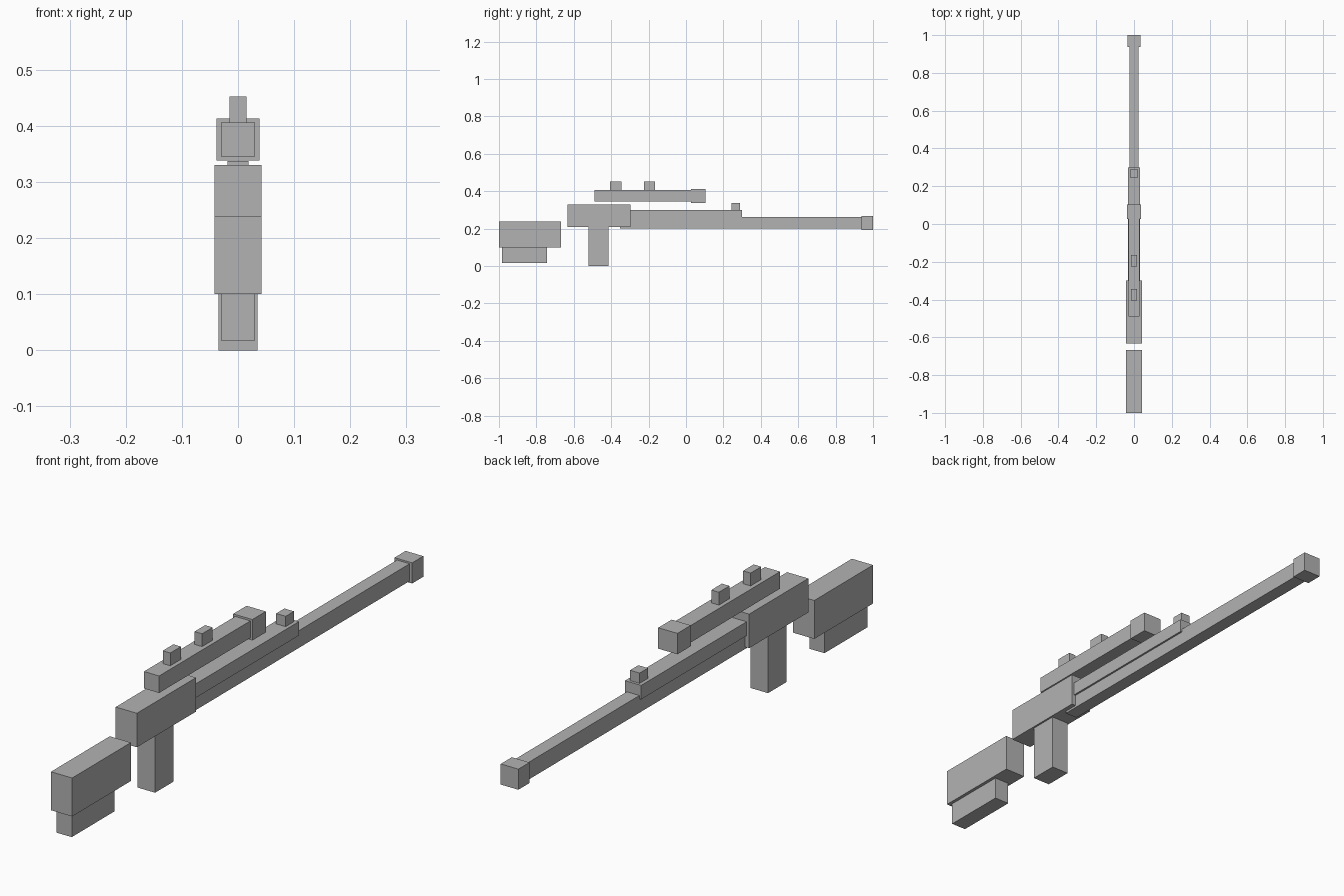
import bpy
import bmesh

if "Cube" in bpy.data.objects:
    bpy.data.objects.remove(bpy.data.objects["Cube"])

grey = bpy.data.materials.new("plain grey")
grey.diffuse_color = (0.45, 0.45, 0.45, 1.0)
grey.use_nodes = True
grey.node_tree.nodes["Principled BSDF"].inputs["Base Color"].default_value = grey.diffuse_color


def box(name, half_width, y0, y1, z0, z1):
    """Box centred on x = 0, spanning the given y and z ranges."""
    bm = bmesh.new()
    bmesh.ops.create_cube(bm, size=1.0)
    for v in bm.verts:
        v.co.x *= 2 * half_width
        v.co.y = y1 if v.co.y > 0 else y0
        v.co.z = z1 if v.co.z > 0 else z0
    mesh = bpy.data.meshes.new(name)
    bm.to_mesh(mesh)
    bm.free()
    mesh.materials.append(grey)
    obj = bpy.data.objects.new(name, mesh)
    bpy.context.collection.objects.link(obj)
    return obj


# Stock with its lower block
box("stock", 0.042, -1.0, -0.667, 0.10, 0.238)
box("lower_stock", 0.030, -0.985, -0.742, 0.017, 0.10)

# Receiver and grip
box("receiver", 0.042, -0.633, -0.298, 0.208, 0.33)
box("grip", 0.035, -0.52, -0.415, 0.0, 0.208)

# Barrel, muzzle, handguard and front sight
box("barrel", 0.025, -0.353, 0.937, 0.20, 0.262)
box("muzzle", 0.035, 0.937, 1.0, 0.194, 0.268)
box("handguard", 0.032, -0.298, 0.30, 0.25, 0.30)
box("front_sight", 0.019, 0.243, 0.29, 0.30, 0.337)

# Scope, its front bell and two adjustment knobs
box("scope_tube", 0.030, -0.49, 0.027, 0.345, 0.406)
box("scope_bell", 0.038, 0.027, 0.103, 0.338, 0.413)
for i, y in enumerate((-0.375, -0.195)):
    box(f"scope_knob_{i + 1}", 0.015, y - 0.03, y + 0.03, 0.406, 0.452)
